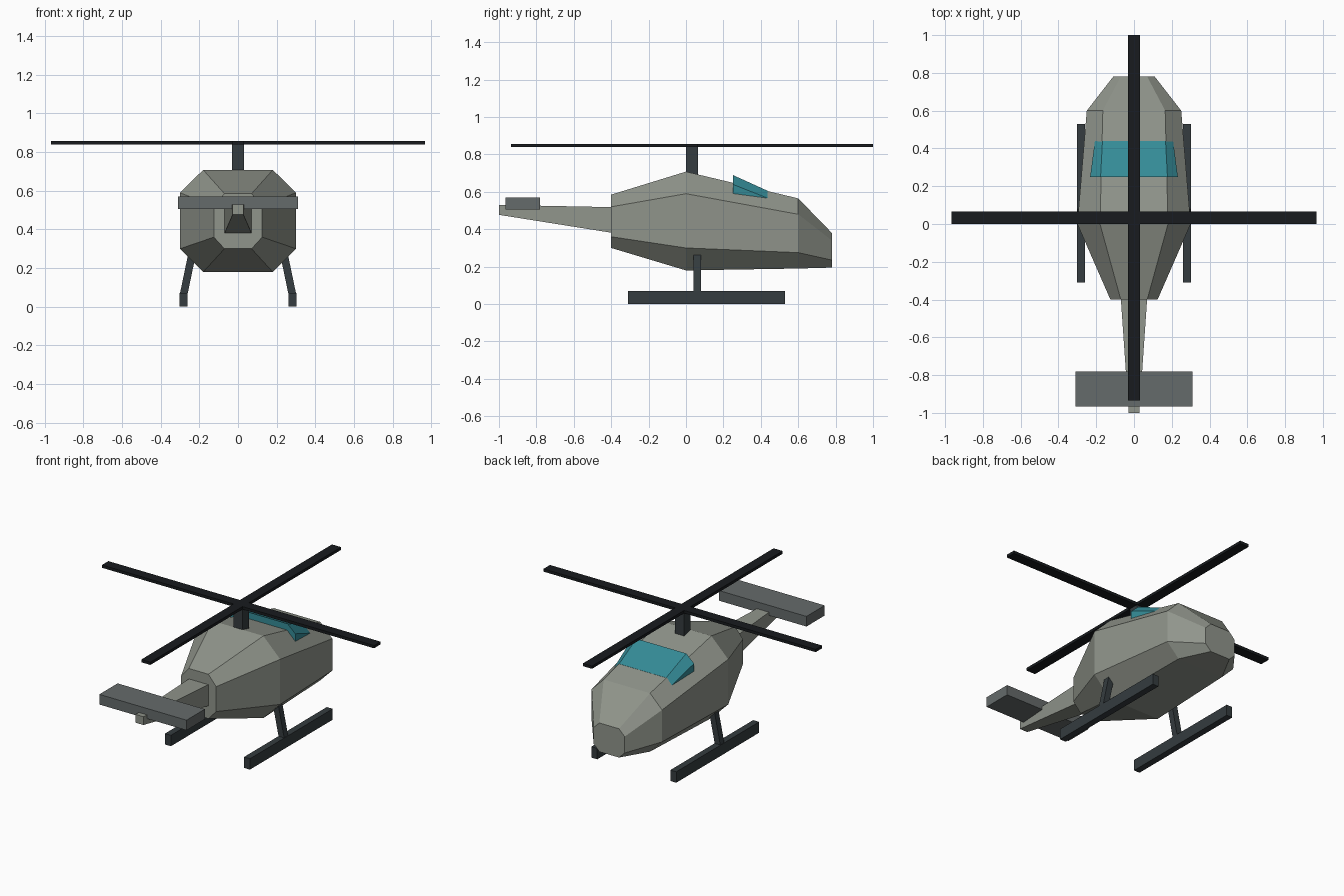
import bpy, bmesh

if "Cube" in bpy.data.objects:
    bpy.data.objects.remove(bpy.data.objects["Cube"])


def material(name, rgb):
    m = bpy.data.materials.new(name)
    m.diffuse_color = (*rgb, 1)
    m.use_nodes = True
    m.node_tree.nodes["Principled BSDF"].inputs["Base Color"].default_value = m.diffuse_color
    return m


HULL = material("hull_grey", (0.28, 0.30, 0.26))
FIN = material("fin_grey", (0.13, 0.145, 0.145))
GLASS = material("teal_glass", (0.035, 0.26, 0.31))
DARK = material("dark_metal", (0.035, 0.045, 0.05))
BLACK = material("blade_black", (0.009, 0.011, 0.013))


def loft(name, rings, mat):
    """Skin matching rings of points and cap both ends."""
    bm = bmesh.new()
    loops = [[bm.verts.new(p) for p in ring] for ring in rings]
    n = len(loops[0])
    for a, b in zip(loops, loops[1:]):
        for i in range(n):
            j = (i + 1) % n
            bm.faces.new((a[i], a[j], b[j], b[i]))
    bm.faces.new(loops[0])
    bm.faces.new(loops[-1])
    bmesh.ops.recalc_face_normals(bm, faces=bm.faces)
    mesh = bpy.data.meshes.new(name)
    bm.to_mesh(mesh)
    bm.free()
    mesh.materials.append(mat)
    ob = bpy.data.objects.new(name, mesh)
    bpy.context.collection.objects.link(ob)
    return ob


def rect(x0, x1, y0, y1, z):
    return [(x0, y0, z), (x1, y0, z), (x1, y1, z), (x0, y1, z)]


def box(name, x0, x1, y0, y1, z0, z1, mat):
    return loft(name, [rect(x0, x1, y0, y1, z0), rect(x0, x1, y0, y1, z1)], mat)


def section(y, half):
    """Symmetric cross-section at y from right-hand (x, z) points, bottom to top."""
    return [(x, y, z) for x, z in half] + [(-x, y, z) for x, z in reversed(half)]


def octagon(y, w, flat, bottom, low, high, top):
    return section(y, [(flat, bottom), (w, low), (w, high), (flat, top)])


# Octagonal fuselage, tapering to tail and nose
loft("fuselage", [
    octagon(-0.40, 0.125, 0.07, 0.30, 0.36, 0.52, 0.585),
    octagon(0.00, 0.30, 0.18, 0.18, 0.30, 0.59, 0.708),
    octagon(0.60, 0.25, 0.165, 0.19, 0.275, 0.48, 0.565),
    octagon(0.78, 0.11, 0.07, 0.195, 0.235, 0.34, 0.38),
], HULL)

# Tail boom
loft("tail_boom", [
    section(-0.39, [(0.07, 0.38), (0.07, 0.518)]),
    section(-1.00, [(0.028, 0.477), (0.028, 0.53)]),
], HULL)
box("tail_plane", -0.31, 0.31, -0.965, -0.78, 0.505, 0.57, FIN)

# Wedge windscreen draped over the roof
loft("windscreen", [
    section(0.25, [(0.17, 0.57), (0.232, 0.57), (0.232, 0.64), (0.177, 0.69)]),
    section(0.44, [(0.16, 0.55), (0.207, 0.55), (0.207, 0.565), (0.167, 0.604)]),
], GLASS)

# Mast and crossed rotor blades
box("rotor_mast", -0.032, 0.032, 0.0, 0.065, 0.66, 0.842, DARK)
box("rotor_blade_across", -0.967, 0.967, 0.0, 0.065, 0.839, 0.857, BLACK)
box("rotor_blade_along", -0.032, 0.032, -0.935, 1.0, 0.839, 0.857, BLACK)

# Skids and leaning struts
for side, s in (("right", 1), ("left", -1)):
    box(side + "_skid", s * 0.26, s * 0.302, -0.31, 0.53, 0.0, 0.07, DARK)
    loft(side + "_strut", [
        rect(s * 0.262, s * 0.302, 0.04, 0.08, 0.06),
        rect(s * 0.212, s * 0.252, 0.04, 0.08, 0.30),
    ], DARK)
